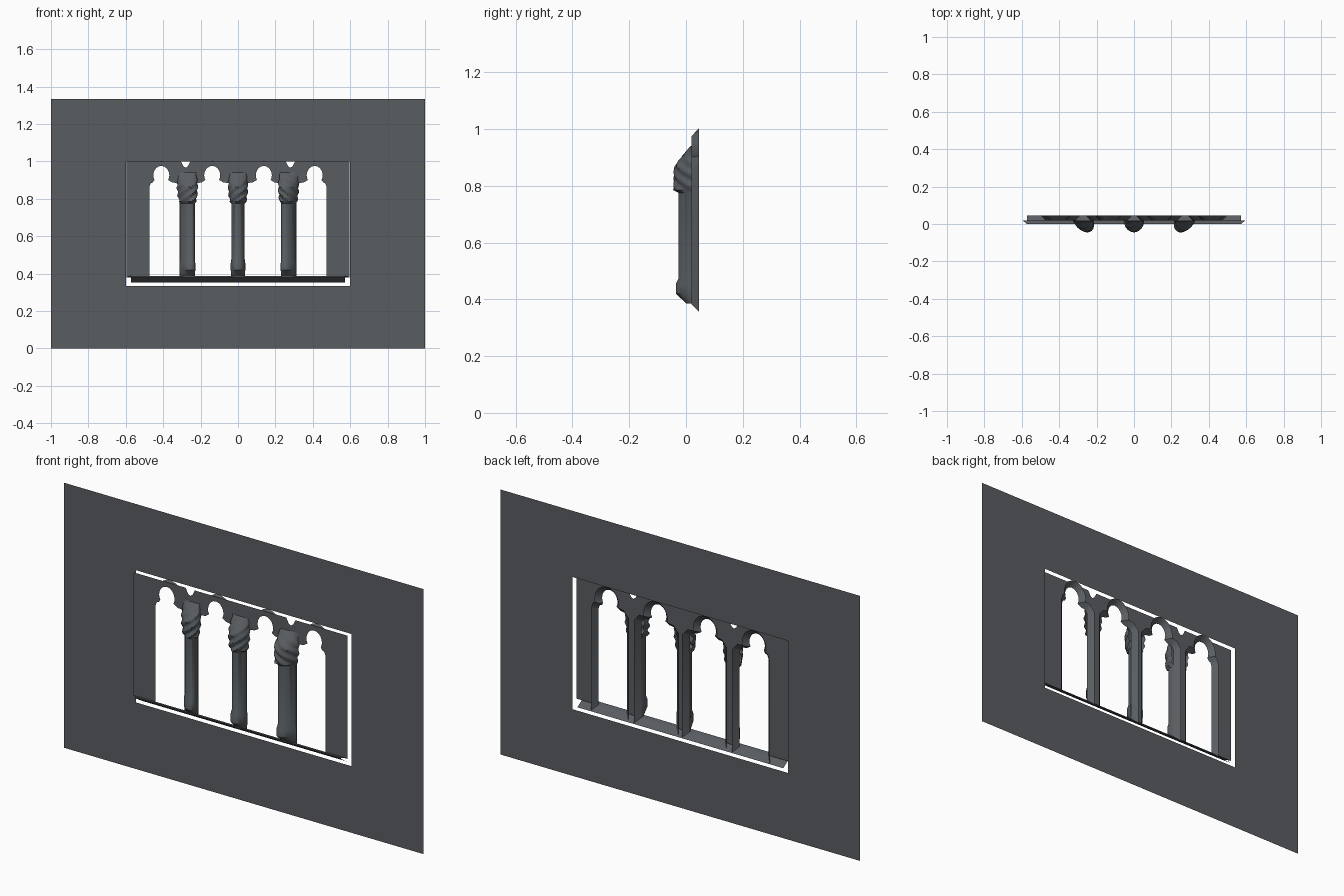
import bpy, bmesh, math
from mathutils import Vector

if "Cube" in bpy.data.objects:
    bpy.data.objects.remove(bpy.data.objects["Cube"])

WALL_Y, FACE_Y, SILL_Y = 0.045, 0.02, 0.0
stone = bpy.data.materials.new("dark_stone")
stone.diffuse_color = (0.10, 0.11, 0.12, 1)
stone.use_nodes = True
stone.node_tree.nodes["Principled BSDF"].inputs["Base Color"].default_value = stone.diffuse_color


def finish(bm, name, smooth=False):
    bmesh.ops.recalc_face_normals(bm, faces=bm.faces)
    me = bpy.data.meshes.new(name)
    bm.to_mesh(me)
    bm.free()
    ob = bpy.data.objects.new(name, me)
    ob.data.materials.append(stone)
    bpy.context.collection.objects.link(ob)
    if smooth:
        bpy.ops.object.select_all(action='DESELECT')
        ob.select_set(True)
        bpy.context.view_layer.objects.active = ob
        bpy.ops.object.shade_smooth_by_angle(angle=math.radians(35))
    return ob


def strip(bm, a, b, closed=False):
    """Quads between two equal rows of vertices."""
    n = len(a)
    for i in range(n if closed else n - 1):
        j = (i + 1) % n
        bm.faces.new((a[i], a[j], b[j], b[i]))


def row(bm, pts, y):
    return [bm.verts.new((x, y, z)) for x, z in pts]


# Wall sheet with rectangular hole
bm = bmesh.new()
outer = row(bm, [(-1, 0), (1, 0), (1, 1.333), (-1, 1.333)], WALL_Y)
inner = row(bm, [(-0.6, 0.335), (0.6, 0.335), (0.6, 1.0), (-0.6, 1.0)], WALL_Y)
strip(bm, outer, inner, True)
finish(bm, "wall")


# Trefoil-headed opening outline, clockwise from lower left
def opening(xl, xr, lc):
    def shoulder(x, cusp):
        return [(x, 0.865), (x + (cusp - x) * 0.25, 0.884),
                (x + (cusp - x) * 0.65, 0.888)]
    pts = [(xl, 0.382)] + shoulder(xl, lc - 0.036)
    for i in range(15):
        a = math.radians(212 - 244 * i / 14)
        rz = 0.051 if math.sin(a) > 0 else 0.045
        pts.append((lc + 0.043 * math.cos(a), 0.925 + rz * math.sin(a)))
    return pts + shoulder(xr, lc + 0.036)[::-1] + [(xr, 0.382)]


def offset(pts, d):
    """Grow a clockwise outline outward by d."""
    out, n = [], len(pts)
    for i in range(n):
        p, q, r = (Vector(pts[(i + k) % n]) for k in (-1, 0, 1))
        n1 = Vector((-(q - p).y, (q - p).x)).normalized()
        n2 = Vector((-(r - q).y, (r - q).x)).normalized()
        m = (n1 + n2).normalized()
        out.append(q + m * d / max(m.dot(n1), 0.6))
    return [(v.x, v.y) for v in out]


left = [opening(-0.473, -0.313, -0.41), opening(-0.233, -0.035, -0.138)]
holes = left + [[(-x, z) for x, z in reversed(h)] for h in left]

# Tracery face with notched top edge
bm = bmesh.new()
notch = [(0.305, 1.0), (0.293, 0.975), (0.28, 0.966), (0.267, 0.975), (0.255, 1.0)]
outline = ([(-0.596, 0.38), (0.596, 0.38), (0.596, 1.0)] + notch
           + [(-x, z) for x, z in reversed(notch)] + [(-0.596, 1.0)])
edges = []
for loop in [outline] + holes:
    vs = row(bm, loop, FACE_Y)
    edges += [bm.edges.new((vs[i], vs[(i + 1) % len(vs)])) for i in range(len(vs))]
bmesh.ops.triangle_fill(bm, edges=edges, use_beauty=True)
finish(bm, "tracery_face")

# Splayed reveals behind the openings
bm = bmesh.new()
for h in holes:
    strip(bm, row(bm, h, FACE_Y), row(bm, offset(h, 0.025), WALL_Y), True)
finish(bm, "opening_reveals", True)

# Sill moulding with mitred ends
bm = bmesh.new()
prof = [(FACE_Y, 0.382, 0.596), (SILL_Y, 0.387, 0.573),
        (SILL_Y + 0.002, 0.380, 0.573), (WALL_Y, 0.352, 0.573)]
ends = [[bm.verts.new((s * x, y, z)) for y, z, x in prof] for s in (-1, 1)]
strip(bm, *ends)
finish(bm, "sill")


# Half-round columns with swirling leaf capitals
def column(name, cx, lean, swirl):
    # z, half width, depth, capital leaf strength
    rings = [(0.385, 0.036, 0.018, 0), (0.420, 0.039, 0.056, 0), (0.455, 0.039, 0.056, 0),
             (0.475, 0.036, 0.046, 0), (0.775, 0.036, 0.046, 0)]
    for i in range(19):
        t = i / 18
        w = 0.038 + 0.014 * math.sin(math.pi * min(t * 0.8 + 0.1, 1))
        d = 0.060 if t < 0.5 else 0.060 - 0.056 * ((t - 0.5) / 0.5) ** 1.2
        rings.append((0.785 + 0.155 * t, w, d, 1 - t * 0.7))
    bm = bmesh.new()
    prev = None
    for z, w, d, leaf in rings:
        vs = []
        for k in range(25):
            a = math.pi * k / 24
            c, s = math.cos(a), math.sin(a)
            g = 1 + leaf * 0.10 * math.sin(swirl * 5 * a + (z - 0.785) * 150)
            vs.append(bm.verts.new((cx + (w * c + lean * s) * g,
                                    FACE_Y - d * s * g, z)))
        if prev:
            strip(bm, prev, vs)
        prev = vs
    finish(bm, name, True)


column("left_column", -0.273, 0.022, 1)
column("middle_column", 0.0, 0.0, 1)
column("right_column", 0.273, -0.022, -1)
